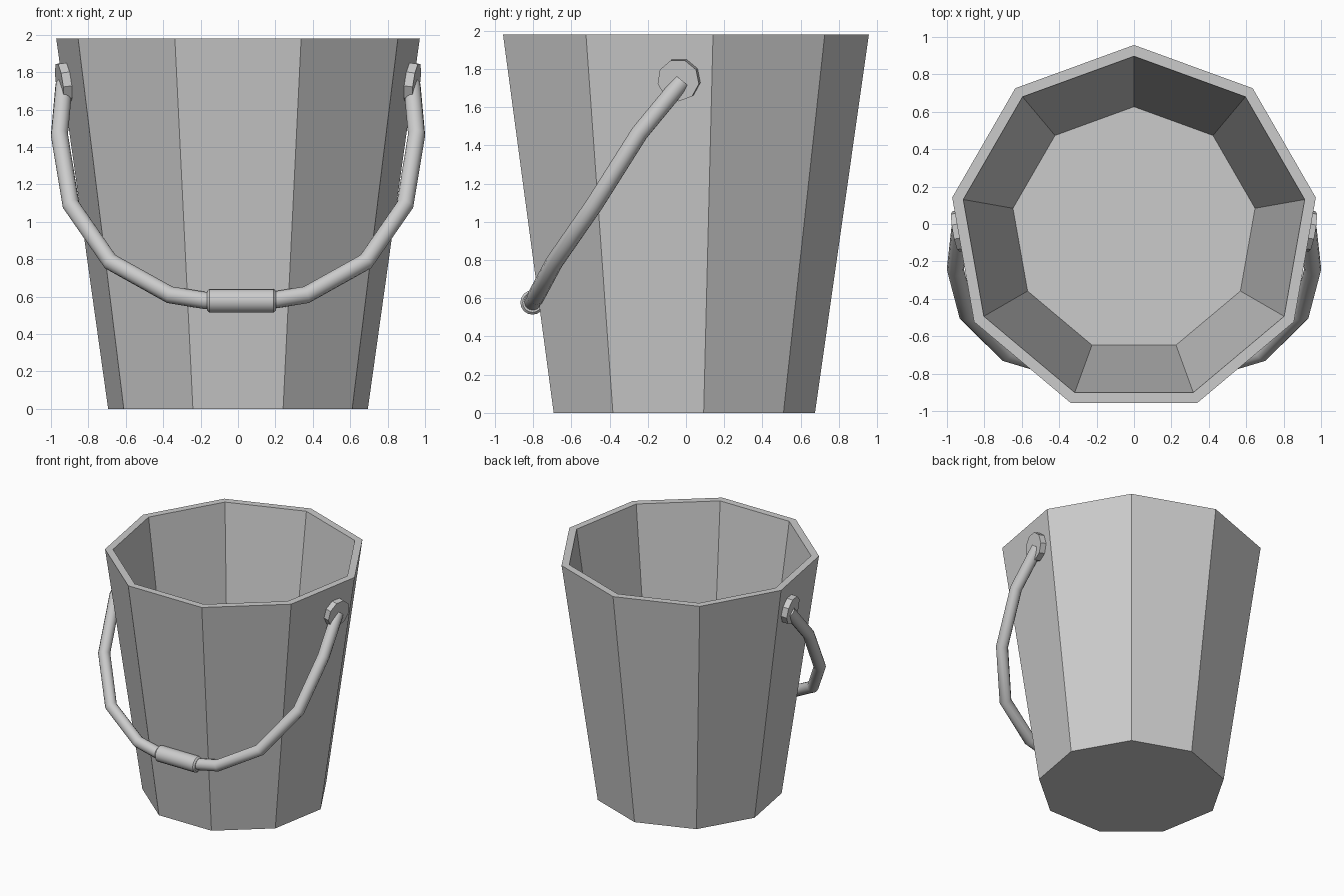
import bpy, bmesh, math
from mathutils import Vector

if "Cube" in bpy.data.objects:
    bpy.data.objects.remove(bpy.data.objects["Cube"])

SIDES = 9
CY = -0.03  # nine-gon axis, so that the bounding box is centred


def make_object(name, bm):
    bmesh.ops.recalc_face_normals(bm, faces=bm.faces)
    mesh = bpy.data.meshes.new(name)
    bm.to_mesh(mesh)
    bm.free()
    obj = bpy.data.objects.new(name, mesh)
    bpy.context.collection.objects.link(obj)
    return obj


def smooth(obj, angle=35):
    bpy.ops.object.select_all(action='DESELECT')
    obj.select_set(True)
    bpy.context.view_layer.objects.active = obj
    bpy.ops.object.shade_smooth_by_angle(angle=math.radians(angle))


def loft(name, profile, sides, phase, place):
    """Closed solid from (radius, height) rings; place maps local to world."""
    bm = bmesh.new()
    rings = []
    for r, h in profile:
        ring = []
        for i in range(sides):
            a = phase + math.tau * i / sides
            ring.append(bm.verts.new(place(r * math.cos(a), r * math.sin(a), h)))
        rings.append(ring)
    for lo, hi in zip(rings, rings[1:]):
        for i in range(sides):
            j = (i + 1) % sides
            bm.faces.new((lo[i], lo[j], hi[j], hi[i]))
    bm.faces.new(rings[0])
    bm.faces.new(rings[-1])
    return make_object(name, bm)


# Bucket: outer wall, rim, inner wall, inner floor
loft("bucket", [(0.705, 0), (0.987, 1.98), (0.927, 1.98), (0.657, 0.06)],
     SIDES, math.pi / 2, lambda x, y, z: Vector((x, y + CY, z)))

# Pivot discs lying on the sloped side walls
for side, label in ((1, "right"), (-1, "left")):
    n = Vector((math.cos(math.radians(10)), -math.sin(math.radians(10)), -0.134)).normalized()
    v = (Vector((0, 0, 1)) - n * n.z).normalized()
    u = v.cross(n)
    c = Vector((0.922, -0.035, 1.745))

    def place(x, y, z, s=side):
        p = c + u * x + v * y + n * z
        return Vector((p.x * s, p.y, p.z))

    loft("pivot_" + label, [(0.111, -0.03), (0.111, 0.034)], 9, -math.pi / 2, place)

# Bail handle: angular tube mirrored about the middle
half = [(0.93, -0.02, 1.735), (0.955, -0.243, 1.465), (0.893, -0.48, 1.09),
        (0.683, -0.69, 0.787), (0.365, -0.785, 0.61), (0.18, -0.803, 0.58)]
path = [(-x, y, z) for x, y, z in half] + half[::-1]
curve = bpy.data.curves.new("handle", 'CURVE')
curve.dimensions = '3D'
curve.bevel_depth = 0.046
curve.bevel_resolution = 4
curve.use_fill_caps = True
spline = curve.splines.new('POLY')
spline.points.add(len(path) - 1)
for pt, co in zip(spline.points, path):
    pt.co = (*co, 1)
handle = bpy.data.objects.new("handle", curve)
bpy.context.collection.objects.link(handle)
handle.select_set(True)
bpy.context.view_layer.objects.active = handle
bpy.ops.object.convert(target='MESH')
handle = bpy.context.view_layer.objects.active
smooth(handle, 35)

# Grip sleeve with slightly chamfered ends
grip = loft("grip", [(0.052, -0.165), (0.064, -0.153), (0.064, 0.19), (0.052, 0.202)],
            16, 0, lambda x, y, z: Vector((z, x - 0.803, y + 0.578)))
smooth(grip, 35)
